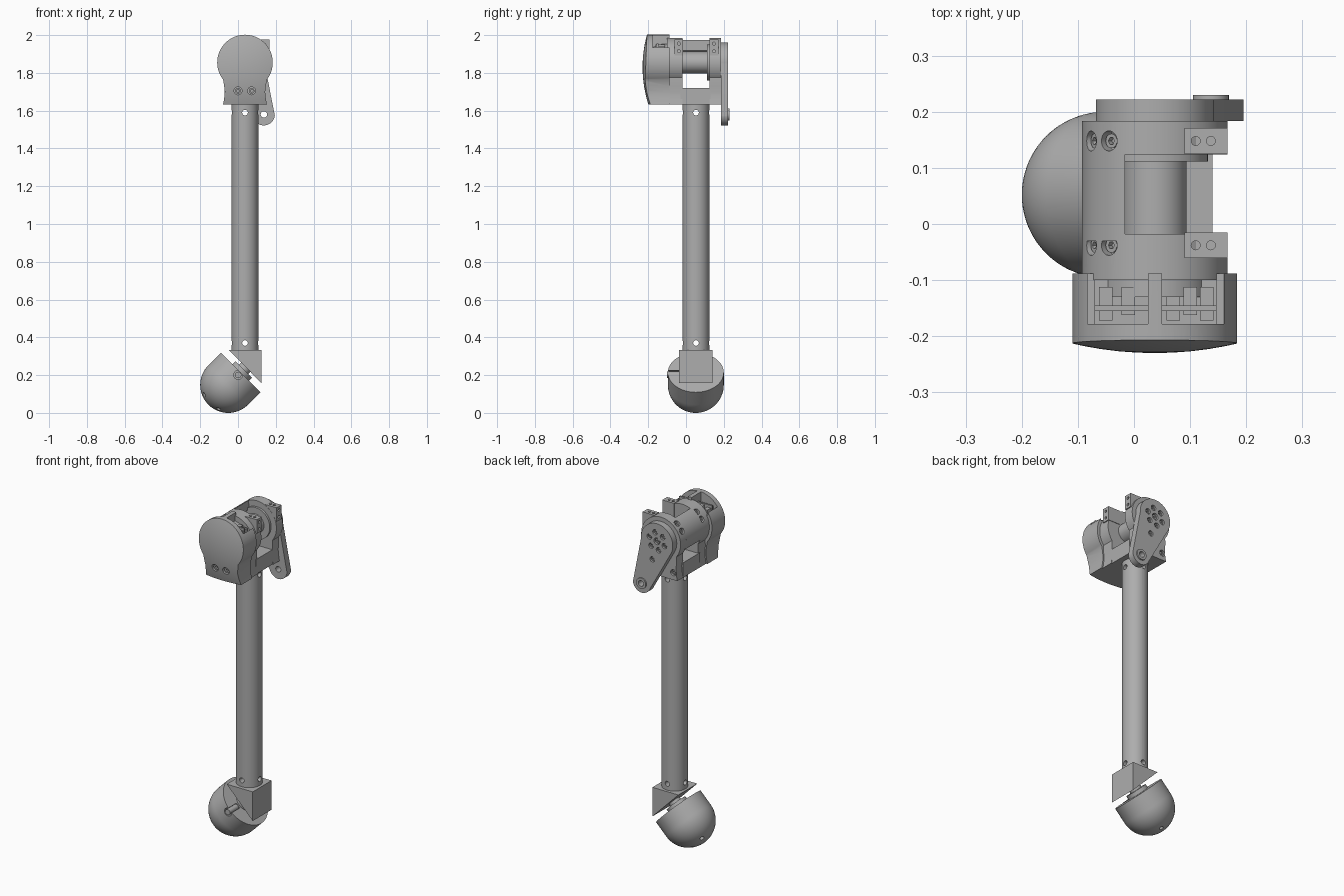
import bpy, bmesh
from math import sin, cos, pi, radians
from mathutils import Vector, Matrix

cube = bpy.data.objects.get("Cube")
if cube:
    bpy.data.objects.remove(cube)

grey = bpy.data.materials.new("plain grey")
grey.use_nodes = True
grey.diffuse_color = (0.42, 0.42, 0.42, 1)
grey.node_tree.nodes["Principled BSDF"].inputs["Base Color"].default_value = (0.42, 0.42, 0.42, 1)

X, Y, Z = Vector((1, 0, 0)), Vector((0, 1, 0)), Vector((0, 0, 1))
CX, CZ, CY = 0.037, 1.855, 0.053      # hip axis and leg centre
made = []


def finish(name, bm):
    bmesh.ops.recalc_face_normals(bm, faces=bm.faces)
    mesh = bpy.data.meshes.new(name)
    bm.to_mesh(mesh)
    bm.free()
    mesh.materials.append(grey)
    obj = bpy.data.objects.new(name, mesh)
    bpy.context.collection.objects.link(obj)
    made.append(obj)
    return obj


def box(name, x0, x1, y0, y1, z0, z1):
    bm = bmesh.new()
    size = Matrix.Diagonal((x1 - x0, y1 - y0, z1 - z0, 1))
    mid = Matrix.Translation(((x0 + x1) / 2, (y0 + y1) / 2, (z0 + z1) / 2))
    bmesh.ops.create_cube(bm, size=1, matrix=mid @ size)
    return finish(name, bm)


def rod(name, centre, axis, r, length, sides=32):
    """Cylinder centred on a point, along an axis."""
    bm = bmesh.new()
    turn = Vector(axis).to_track_quat('Z', 'Y').to_matrix().to_4x4()
    bmesh.ops.create_cone(bm, cap_ends=True, segments=sides, radius1=r, radius2=r,
                          depth=length, matrix=Matrix.Translation(centre) @ turn)
    return finish(name, bm)


def plate(name, pts, y0, y1):
    """Extrude an x-z outline along y."""
    bm = bmesh.new()
    face = bm.faces.new([bm.verts.new((x, y0, z)) for x, z in pts])
    out = bmesh.ops.extrude_face_region(bm, geom=[face])
    bmesh.ops.translate(bm, vec=(0, y1 - y0, 0),
                        verts=[v for v in out["geom"] if isinstance(v, bmesh.types.BMVert)])
    return finish(name, bm)


def arc(x, z, r, a0, a1, n=32):
    return [(x + r * cos(radians(a0 + (a1 - a0) * i / n)),
             z + r * sin(radians(a0 + (a1 - a0) * i / n))) for i in range(n + 1)]


def bool_with(obj, tool, op='DIFFERENCE'):
    mod = obj.modifiers.new("cut", 'BOOLEAN')
    mod.object, mod.operation, mod.solver = tool, op, 'EXACT'
    bpy.context.view_layer.update()
    graph = bpy.context.evaluated_depsgraph_get()
    mesh = bpy.data.meshes.new_from_object(obj.evaluated_get(graph))
    obj.modifiers.clear()
    obj.data = mesh
    made.remove(tool)
    bpy.data.objects.remove(tool)


def screw(obj, at, axis, r=0.018, depth=0.02):
    """Counterbore with a sunken socket screw."""
    at, axis = Vector(at), Vector(axis)
    bool_with(obj, rod("bore", at, axis, r, depth * 2, 20))
    head = rod("screw_head", at - axis * depth * 0.8, axis, r * 0.72, depth, 20)
    bool_with(head, rod("socket", at - axis * depth * 0.3, axis, r * 0.38, depth, 6))


def bulb(r, foot):
    """Round head that narrows to a waist, then flares to its foot."""
    side = [(foot * 0.95, 1.73), (foot * 0.92, 1.70), (foot * 0.95, 1.665), (foot, 1.632)]
    left = [(CX - w, z) for w, z in side]
    right = [(CX + w, z) for w, z in reversed(side)]
    return arc(CX, CZ, r, -38, 218, 56) + left + right


# Leg tube with cross-drilled pin holes
tube = rod("leg_tube", (CX, CY, 0.98), Z, 0.071, 1.31, 48)
for z in (0.37, 1.59):
    for axis in (X, Y):
        bool_with(tube, rod("pin_hole", (CX, CY, z), axis, 0.015, 0.4, 20))

# Ankle wedge
plate("ankle_wedge", [(-0.048, 0.332), (0.124, 0.332), (0.124, 0.158)], -0.038, 0.14)

# Foot: half ball with a short straight collar, tilted 45 degrees
tilt = Vector((1, 0, 1)).normalized()
FC, FR = Vector((-0.052, 0.052, 0.148)), 0.148
profile = [(0, 0.093), (FR, 0.093)] + [(FR * cos(i * pi / 40), -FR * sin(i * pi / 40))
                                       for i in range(20)] + [(0, -FR)]
bm = bmesh.new()
vs = [bm.verts.new((r, 0, z)) for r, z in profile]
es = [bm.edges.new(p) for p in zip(vs, vs[1:])]
bmesh.ops.spin(bm, geom=vs + es, axis=Z, cent=(0, 0, 0), angle=2 * pi, steps=56)
bmesh.ops.remove_doubles(bm, verts=bm.verts, dist=0.0001)
bm.transform(Matrix.Translation(FC) @ Matrix.Rotation(pi / 4, 4, 'Y'))
foot = finish("foot_ball", bm)
across = Vector((1, 0, -1)).normalized()
for s in (-1, 1):
    for t in (-1, 1):
        spot = FC - tilt * 0.14 + across * 0.053 * s + Y * 0.053 * t
        bool_with(foot, rod("sole_hole", spot, tilt, 0.012, 0.08, 16))
bool_with(foot, rod("cable_notch", FC + tilt * 0.075 - Y * 0.13, Y, 0.024, 0.12, 20))
rod("cable_plug", FC + tilt * 0.075 - Y * 0.112, Y, 0.017, 0.08, 20)
rod("ankle_disc", FC + tilt * 0.104, tilt, 0.062, 0.024)
rod("ankle_pin", FC + tilt * 0.115, tilt, 0.035, 0.06)

# Hip bracket: two bulb walls, floor, curved bridge and motor
front_wall = plate("front_wall", bulb(0.13, 0.108), -0.10, -0.018)
back_wall = plate("back_wall", bulb(0.13, 0.108), 0.124, 0.184)
box("bracket_floor", CX - 0.108, CX + 0.103, -0.03, 0.13, 1.632, 1.72)
plate("bridge", arc(CX, CZ, 0.13, 114, 204) + arc(CX, CZ, 0.082, 212, 130), -0.03, 0.13)
rod("motor", (CX, CY, CZ), Y, 0.057, 0.16, 40)
rod("motor_flange", (CX, 0.118, CZ), Y, 0.095, 0.014, 40)
for wall, y in ((front_wall, -0.038), (back_wall, 0.148)):
    for deg in (129, 151):
        d = Vector((cos(radians(deg)), 0, sin(radians(deg))))
        screw(wall, Vector((CX, y, CZ)) + d * 0.129, d)
    tab = box("clamp_tab", 0.09, 0.167, y - 0.023, y + 0.023, 1.893, 1.977)
    for x in (0.11, 0.137):
        bool_with(tab, rod("tab_hole", (x, y, 1.977), Z, 0.008, 0.03, 16))
    for z in (1.915, 1.955):
        bool_with(tab, rod("tab_hole", (0.167, y, z), X, 0.008, 0.03, 16))
for x in (-0.045, 0.119):
    screw(back_wall, (x, 0.184, 1.675), Y)

# Front cover: bulb outline with a domed face and open pockets at the top
cover = plate("front_cover", bulb(0.147, 0.116), -0.26, -0.088)
bm = bmesh.new()
bmesh.ops.create_uvsphere(bm, u_segments=96, v_segments=64, radius=0.65,
                          matrix=Matrix.Translation((CX, 0.42, 1.83)) @ Matrix.Rotation(pi / 2, 4, 'X'))
bool_with(cover, finish("dome", bm), 'INTERSECT')
for x0, x1 in ((-0.07, 0.025), (0.05, 0.147)):
    bool_with(cover, box("pocket", x0, x1, -0.178, -0.05, 1.91, 2.1))
for x0, x1 in ((-0.083, -0.07), (0.147, 0.16)):
    bool_with(cover, box("side_slot", x0, x1, -0.178, -0.05, 1.925, 2.1))
for x in (0.0, 0.072):
    screw(cover, (x, -0.214, 1.705), -Y, 0.021)

# Electronics inside the pockets
box("circuit_board", -0.07, 0.147, -0.155, -0.145, 1.90, 1.955)
for i, x in enumerate((-0.05, -0.01, 0.07, 0.10, 0.13)):
    box("connector", x - 0.012, x + 0.012, -0.172 + 0.01 * (i % 2), -0.112, 1.90, 1.94 + 0.01 * (i % 2))
rod("gear", (CX, -0.11, CZ), Y, 0.10, 0.04, 40)

# Rear crank lever with bolt circle and end boss
LX, LZ = 0.137, 1.58
lever = plate("crank_lever", arc(CX, CZ, 0.105, -5, 210, 40) + arc(LX, LZ, 0.058, 205, 355, 24),
              0.184, 0.222)
boss = rod("lever_boss", (LX, 0.222, LZ), Y, 0.032, 0.016, 32)
for part in (lever, boss):
    bool_with(part, rod("pivot_hole", (LX, 0.2, LZ), Y, 0.017, 0.2, 24))
for i in range(6):
    a = i * pi / 3 + 0.3
    screw(lever, (CX + 0.052 * cos(a), 0.222, CZ + 0.052 * sin(a)), Y, 0.016)
screw(lever, (CX, 0.222, CZ), Y, 0.02)
screw(lever, (CX + 0.03, 0.222, CZ - 0.115), Y, 0.016)

# Smooth round surfaces, keep the edges crisp
bpy.ops.object.select_all(action='DESELECT')
for obj in made:
    obj.select_set(True)
bpy.context.view_layer.objects.active = tube
bpy.ops.object.shade_smooth_by_angle(angle=radians(30))
